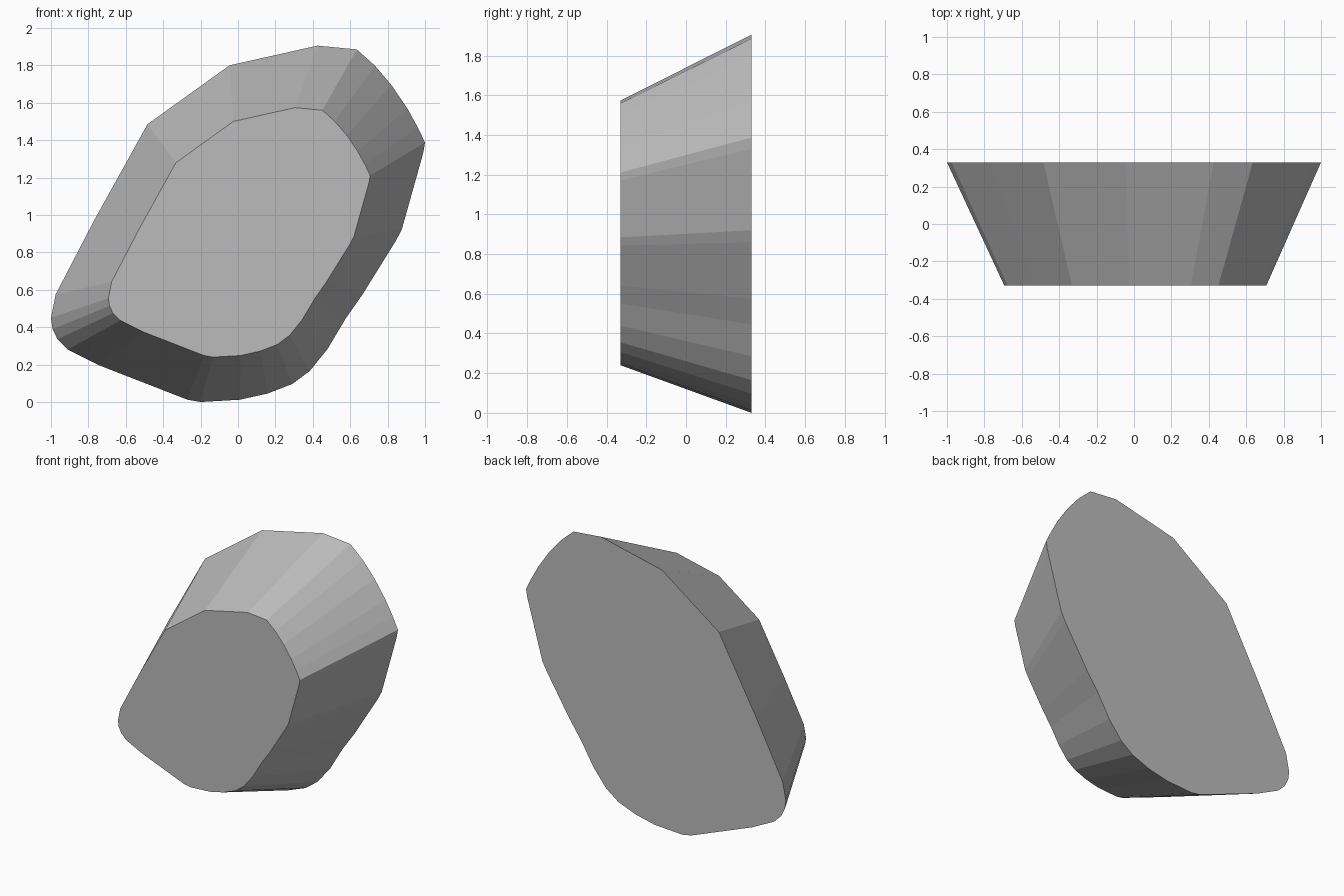
import bpy, bmesh

if "Cube" in bpy.data.objects:
    bpy.data.objects.remove(bpy.data.objects["Cube"])

# Rounded outline of the wide back face, as (x, z), clockwise from the top
OUTLINE = [
    (0.425, 1.905), (0.635, 1.885), (0.73, 1.80), (0.82, 1.695), (0.905, 1.57),
    (0.96, 1.47), (1.0, 1.387), (0.99, 1.33), (0.875, 0.92), (0.843, 0.86), (0.666, 0.575),
    (0.575, 0.445), (0.48, 0.285), (0.383, 0.165), (0.29, 0.096), (0.158, 0.045),
    (0.01, 0.012), (-0.20, 0.0), (-0.27, 0.012), (-0.74, 0.195), (-0.91, 0.28),
    (-0.965, 0.335), (-0.992, 0.39), (-1.0, 0.45), (-0.975, 0.575),
    (-0.767, 0.975), (-0.484, 1.485), (-0.045, 1.80),
]
HALF_DEPTH = 0.33
TAPER = 0.70                # front face size relative to the back
SHIFT_X, SHIFT_Z = 0.007, 0.24

grey = bpy.data.materials.new("stone grey")
grey.diffuse_color = (0.5, 0.5, 0.5, 1.0)
grey.use_nodes = True
grey.node_tree.nodes["Principled BSDF"].inputs["Base Color"].default_value = grey.diffuse_color

# Tapered block: back face, smaller front face and the flat sides between
bm = bmesh.new()
back = [bm.verts.new((x, HALF_DEPTH, z)) for x, z in OUTLINE]
front = [bm.verts.new((x * TAPER + SHIFT_X, -HALF_DEPTH, z * TAPER + SHIFT_Z))
         for x, z in OUTLINE]
bm.faces.new(back)
bm.faces.new(front[::-1])
n = len(OUTLINE)
for i in range(n):
    j = (i + 1) % n
    bm.faces.new((back[i], front[i], front[j], back[j]))
bmesh.ops.recalc_face_normals(bm, faces=bm.faces)

mesh = bpy.data.meshes.new("tapered_block")
bm.to_mesh(mesh)
bm.free()
mesh.materials.append(grey)
block = bpy.data.objects.new("tapered_block", mesh)
bpy.context.collection.objects.link(block)
